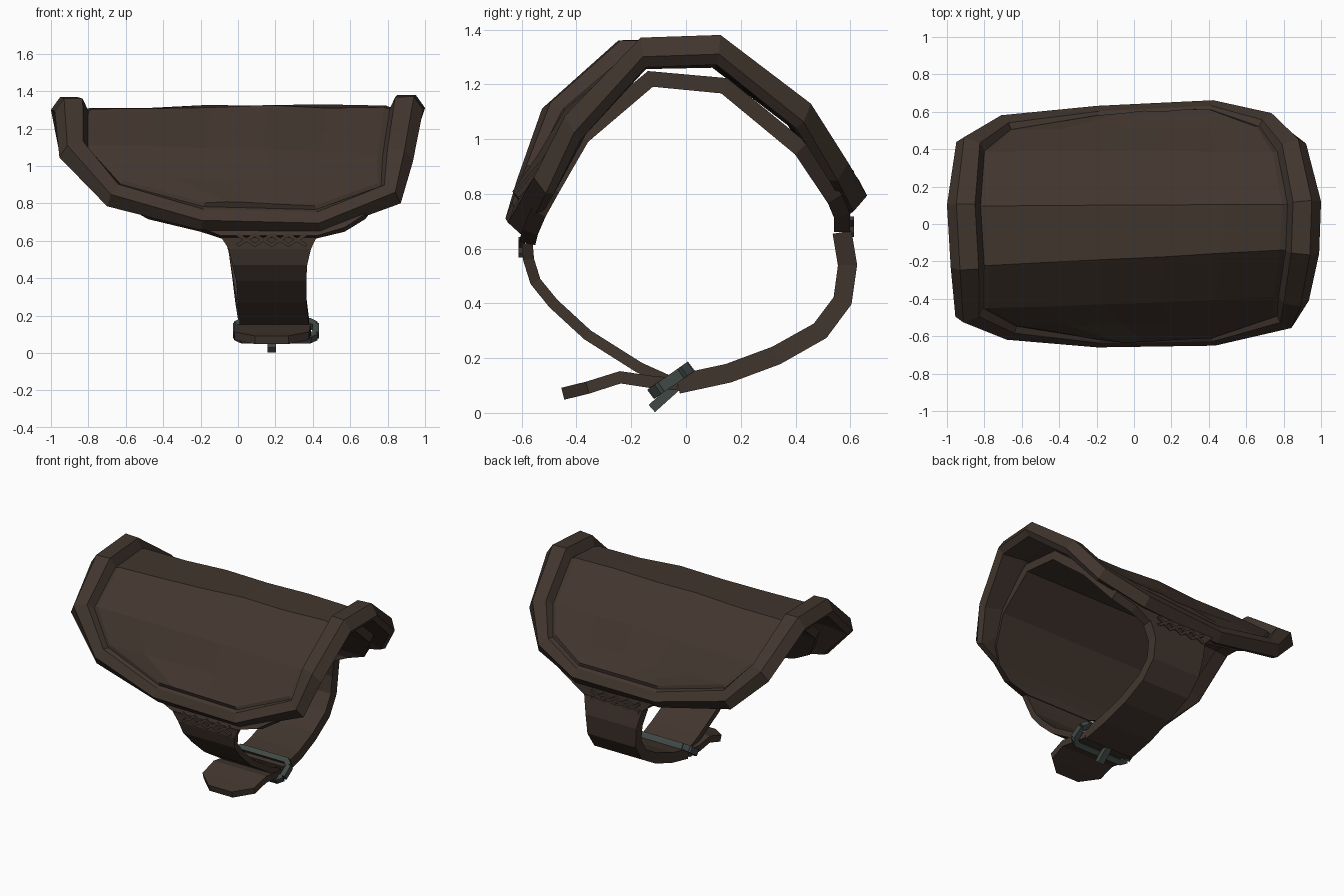
import bpy, bmesh, random
from mathutils import Vector, Matrix

random.seed(4)
cube = bpy.data.objects.get("Cube")
if cube:
    bpy.data.objects.remove(cube, do_unlink=True)


def make_material(name, rgb):
    mat = bpy.data.materials.new(name)
    mat.use_nodes = True
    color = (*rgb, 1.0)
    mat.diffuse_color = color
    bsdf = next(n for n in mat.node_tree.nodes if n.type == 'BSDF_PRINCIPLED')
    bsdf.inputs["Base Color"].default_value = color
    bsdf.inputs["Roughness"].default_value = 0.8
    return mat


leather = make_material("dark brown leather", (0.053, 0.036, 0.027))
metal = make_material("grey green metal", (0.053, 0.066, 0.059))


def finish(bm, name, mat):
    bmesh.ops.recalc_face_normals(bm, faces=bm.faces)
    mesh = bpy.data.meshes.new(name)
    bm.to_mesh(mesh)
    bm.free()
    mesh.materials.append(mat)
    obj = bpy.data.objects.new(name, mesh)
    bpy.context.collection.objects.link(obj)
    return obj


def radial(p):
    return Vector((0, p.y, p.z - 0.45)).normalized()


# Guard shell: outline from front edge over the top to the back edge
left = [(-0.2, -0.67, 0.68), (-0.7, -0.635, 0.82), (-0.955, -0.54, 1.1),
        (-0.98, -0.25, 1.36), (-1, 0.11, 1.37), (-0.95, 0.48, 1.1),
        (-0.73, 0.6, 0.87), (-0.2, 0.645, 0.745)]
right = [(0.44, -0.66, 0.665), (0.87, -0.57, 0.84), (0.935, -0.45, 1.08),
         (0.99, -0.17, 1.37), (1, 0.13, 1.38), (0.92, 0.47, 1.12),
         (0.76, 0.61, 0.89), (0.43, 0.675, 0.765)]
outline = [Vector(p) for p in left + right[::-1]]
rows = len(left)
count = len(outline)
middle = Vector((0.1, 0, 1.3))
# The rim is proud and wide at the two ends, flush and narrow front and back
step = [0.1, 0.4, 0.8, 1, 1, 0.8, 0.4, 0.1]
step += step[::-1]


def inset_loop(bm, inset, height, drop):
    """Move the outline inwards along the shell and out along its normal."""
    loop = []
    for i, p in enumerate(outline):
        a = (p - outline[i - 1]).normalized()
        b = (outline[(i + 1) % count] - p).normalized()
        n = radial(p)
        d = n.cross(a + b).normalized()
        if d.dot(middle - p) < 0:
            d.negate()
        width = inset * (0.6 + 0.4 * step[i])
        loop.append(bm.verts.new(p + d * width + n * (height - drop * step[i])))
    return loop


def fill_across(bm, loop, columns, bulge, wobble):
    """Fill a loop with rows that run from its left side to its right side."""
    grid = []
    for i in range(rows):
        a, b = loop[i], loop[count - 1 - i]
        row = [a]
        for c in range(1, columns):
            p = a.co.lerp(b.co, c / columns)
            p += radial(p) * (bulge + random.uniform(-wobble, wobble))
            row.append(bm.verts.new(p))
        grid.append(row + [b])
    for r, s in zip(grid, grid[1:]):
        for c in range(columns):
            bm.faces.new((r[c], r[c + 1], s[c + 1], s[c]))
    return grid[0], grid[-1]


# Rim section from the underside round to the top: inset, height, drop
bm = bmesh.new()
section = [(0.19, -0.075, 0.03), (0.03, -0.085, 0.025), (0, -0.07, 0), (0.05, 0, 0),
           (0.15, -0.003, 0), (0.18, -0.01, 0.06), (0.21, -0.002, 0.058)]
loops = [inset_loop(bm, *s) for s in section]
ends = {0: fill_across(bm, loops[0], 5, 0, 0),
        len(loops) - 1: fill_across(bm, loops[-1], 5, 0.008, 0.012)}
for k in range(len(loops) - 1):
    p, q = loops[k], loops[k + 1]
    for i in range(count):
        j = (i + 1) % count
        face = [p[i], p[j], q[j], q[i]]
        if i in (rows - 1, count - 1):
            end = 1 if i == rows - 1 else 0
            if k in ends:
                run = ends[k][end]
                face = (run if end else run[::-1]) + [q[j], q[i]]
            elif k + 1 in ends:
                run = ends[k + 1][end]
                face = [p[i], p[j]] + (run[::-1] if end else run)
        bm.faces.new(face)
finish(bm, "guard_shell", leather)


# Ribbons: each station is y, z, left x, right x
def ribbon(name, stations, thickness):
    bm = bmesh.new()
    previous = None
    for y, z, x0, x1 in stations:
        row = [bm.verts.new((x0 + (x1 - x0) * c / 3, y, z)) for c in range(4)]
        if previous:
            for c in range(3):
                bm.faces.new((previous[c], previous[c + 1], row[c + 1], row[c]))
        previous = row
    obj = finish(bm, name, leather)
    mod = obj.modifiers.new("thickness", 'SOLIDIFY')
    mod.thickness = thickness
    mod.offset = 0


front_top = (-0.58, 0.62, -0.09, 0.42)
back_top = (0.57, 0.66, -0.08, 0.37)
ribbon("inner_lining", [
    front_top, (-0.57, 0.66, -0.2, 0.57), (-0.54, 0.73, -0.48, 0.68),
    (-0.49, 0.82, -0.64, 0.75), (-0.38, 1.01, -0.76, 0.78),
    (-0.13, 1.22, -0.78, 0.78), (0.14, 1.195, -0.78, 0.78),
    (0.42, 0.965, -0.74, 0.75), (0.545, 0.78, -0.4, 0.62),
    (0.57, 0.72, -0.15, 0.48), back_top], 0.06)
ribbon("front_strap", [
    front_top, (-0.575, 0.56, -0.05, 0.39), (-0.55, 0.48, -0.03, 0.37),
    (-0.485, 0.4, -0.01, 0.365), (-0.36, 0.285, 0, 0.365),
    (-0.17, 0.165, 0.01, 0.38), (-0.07, 0.12, 0.01, 0.38)], 0.04)
ribbon("back_strap", [
    back_top, (0.59, 0.54, -0.05, 0.345), (0.572, 0.41, -0.03, 0.345),
    (0.49, 0.3, -0.015, 0.355), (0.33, 0.21, 0, 0.365), (0.155, 0.145, 0, 0.375),
    (-0.03, 0.105, 0, 0.38)], 0.07)
ribbon("strap_tail", [
    (-0.03, 0.105, -0.01, 0.38), (-0.12, 0.112, -0.02, 0.39),
    (-0.24, 0.13, -0.02, 0.39), (-0.36, 0.092, -0.02, 0.38),
    (-0.45, 0.07, 0.09, 0.27)], 0.045)


# Straight bars between two points, joined in one object
def bars(name, pairs, width, depth, facing, mat):
    bm = bmesh.new()
    for p, q in pairs:
        p, q = Vector(p), Vector(q)
        along = (q - p).normalized()
        out = Vector(facing)
        out = (out - along * out.dot(along)).normalized()
        side = out.cross(along)
        axes = Matrix((along * (q - p).length, side * width, out * depth)).transposed()
        bmesh.ops.create_cube(
            bm, size=1, matrix=Matrix.Translation((p + q) / 2) @ axes.to_4x4())
    finish(bm, name, mat)


# Cross stitches on both ends of the strap
for name, x_start, y, z in (("front_stitches", 0.045, -0.6, 0.605),
                            ("back_stitches", -0.01, 0.602, 0.68)):
    pairs = []
    for k in range(4):
        x = x_start + 0.09 * k
        for s in (-1, 1):
            pairs.append(((x - 0.05, y, z - 0.03 * s), (x + 0.05, y, z + 0.03 * s)))
    bars(name, pairs, 0.018, 0.024, (0, y, 0), leather)

# Buckle frame with cut corners, and its prong
bottom, top = Vector((0, -0.115, 0.078)), Vector((0, 0.005, 0.16))
lower, upper = bottom.lerp(top, 0.2), bottom.lerp(top, 0.8)
tilt = (0, -0.6, 0.8)
frame = []
for a, b in ((-0.01, 0.025), (0.415, 0.38)):
    edge, corner = Vector((a, 0, 0)), Vector((b, 0, 0))
    frame += [(edge + lower, edge + upper), (edge + lower, corner + bottom),
              (edge + upper, corner + top)]
for level in (bottom, top):
    frame.append((level + Vector((0.015, 0, 0)), level + Vector((0.39, 0, 0))))
bars("buckle_frame", frame, 0.036, 0.042, tilt, metal)
bars("buckle_prong", [((0.18, -0.125, 0.016), (0.18, -0.02, 0.11))],
     0.045, 0.035, tilt, metal)
